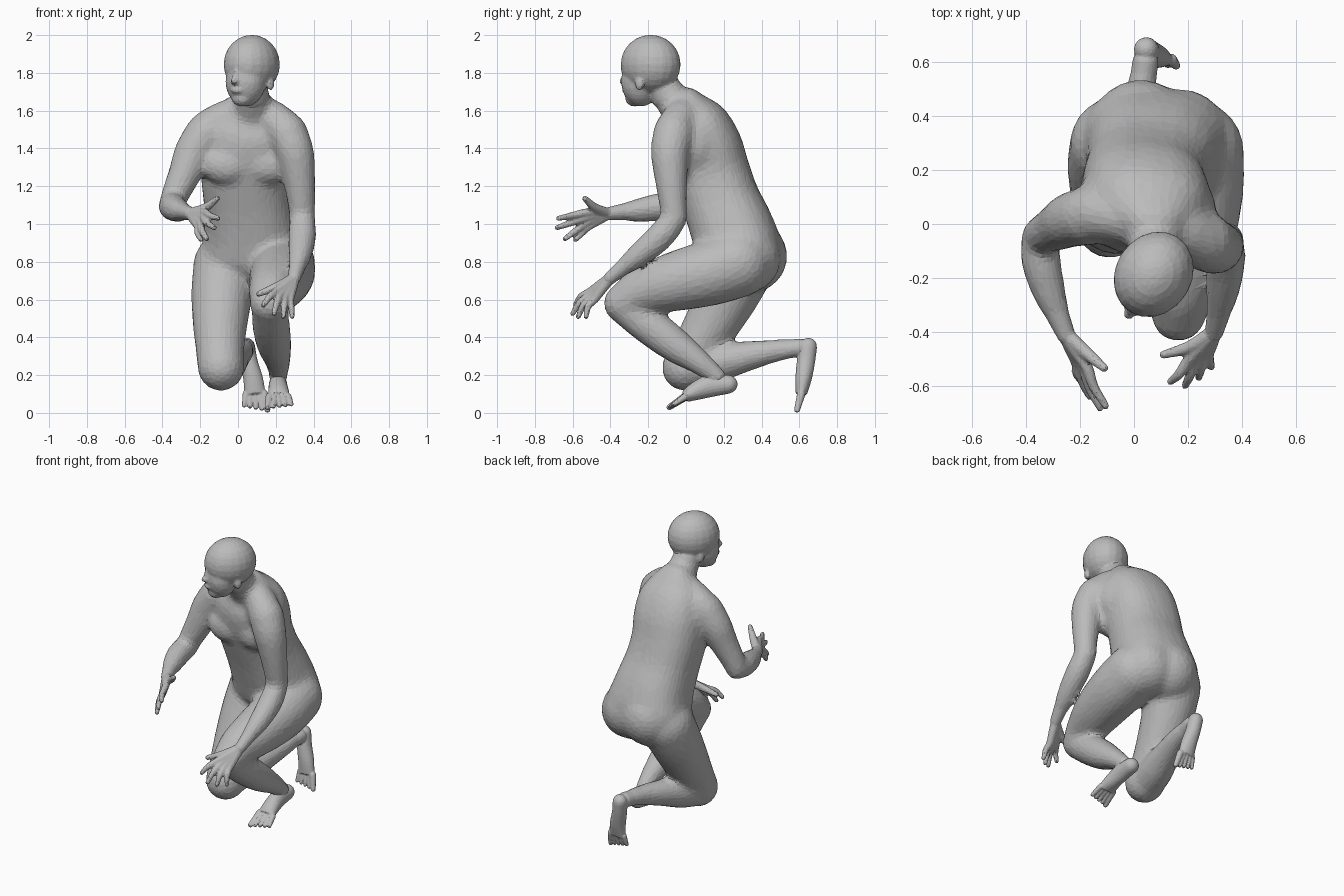
import bpy, bmesh, math
from mathutils import Vector, Matrix

cube = bpy.data.objects.get("Cube")
if cube:
    bpy.data.objects.remove(cube, do_unlink=True)

SIDES = 20
STEPS = 4

# One plain grey
grey = bpy.data.materials.new("plain grey")
grey.use_nodes = True
colour = (.5, .5, .5, 1)
grey.diffuse_color = colour
grey.node_tree.nodes["Principled BSDF"].inputs["Base Color"].default_value = colour


def blend(stations):
    """Smoothly interpolate every value of the stations."""
    rows = [Vector(s) for s in stations]
    rows = [2 * rows[0] - rows[1]] + rows + [2 * rows[-1] - rows[-2]]
    result = []
    for a, b, c, d in zip(rows, rows[1:], rows[2:], rows[3:]):
        for step in range(STEPS):
            t = step / STEPS
            result.append(b + (c - a) * t / 2 + (a - b * 2.5 + c * 2 - d / 2) * t * t
                          + ((b - c) * 3 + d - a) * t ** 3 / 2)
    return result + [rows[-2]]


class Part:
    """Overlapping solids fused into one softened, faceted skin."""

    def __init__(self, name, voxel, rounds, ratio):
        self.name, self.voxel, self.rounds, self.ratio = name, voxel, rounds, ratio
        self.bm = bmesh.new()

    def grow(self, radius):
        """Radius that softening shrinks back to the wanted one."""
        return math.sqrt(radius ** 2 + self.rounds * self.voxel ** 2 / 4)

    def ellipsoid(self, center, radii, frame=Matrix()):
        size = [self.grow(r) for r in radii]
        matrix = frame @ Matrix.Translation(center) @ Matrix.Diagonal((*size, 1))
        bmesh.ops.create_uvsphere(self.bm, u_segments=SIDES, v_segments=12, radius=1, matrix=matrix)

    def ball(self, center, radius, frame=Matrix()):
        self.ellipsoid(center, (radius, radius, radius), frame)

    def loft(self, stations, side=(1, 0, 0), power=1):
        """Closed tube: x, y, z, half width along side, half depth; low power is boxier."""
        rows = blend(stations)
        points = [Vector(r[:3]) for r in rows]
        rings = []
        for i, (row, point) in enumerate(zip(rows, points)):
            tangent = (points[min(i + 1, len(points) - 1)] - points[max(i - 1, 0)]).normalized()
            across = Vector(side)
            across = (across - tangent * across.dot(tangent)).normalized()
            deep = tangent.cross(across)
            ring = []
            for k in range(SIDES):
                c, s = math.cos(math.tau * k / SIDES), math.sin(math.tau * k / SIDES)
                c, s = (math.copysign(abs(v) ** power, v) for v in (c, s))
                ring.append(self.bm.verts.new(point + across * self.grow(row[3]) * c
                                              + deep * self.grow(row[4]) * s))
            rings.append(ring)
        for low, high in zip(rings, rings[1:]):
            for k in range(SIDES):
                n = (k + 1) % SIDES
                self.bm.faces.new((low[k], low[n], high[n], high[k]))
        self.bm.faces.new(rings[0][::-1])
        self.bm.faces.new(rings[-1])

    def limb(self, *stations):
        """Round tube with ball ends: x, y, z, radius."""
        self.loft([(*s, s[3]) for s in stations], (1, .1, .05))
        for s in (stations[0], stations[-1]):
            self.ball(s[:3], s[3])

    def finish(self):
        bmesh.ops.recalc_face_normals(self.bm, faces=self.bm.faces)
        mesh = bpy.data.meshes.new(self.name)
        self.bm.to_mesh(mesh)
        self.bm.free()
        mesh.materials.append(grey)
        obj = bpy.data.objects.new(self.name, mesh)
        bpy.context.collection.objects.link(obj)
        fuse = obj.modifiers.new("fuse", "REMESH")
        fuse.mode = "VOXEL"
        fuse.voxel_size = self.voxel
        soften = obj.modifiers.new("soften", "SMOOTH")
        soften.factor = .5
        soften.iterations = self.rounds
        obj.modifiers.new("facet", "DECIMATE").ratio = self.ratio


body = Part("body", .013, 30, .1)

# Torso, from pelvis to neck base
body.loft([(.08, .33, .69, .22, .14), (.08, .295, .82, .28, .215), (.07, .25, .96, .25, .22),
           (.05, .185, 1.12, .23, .205), (.035, .132, 1.27, .23, .205),
           (.045, .088, 1.41, .235, .205), (.06, .045, 1.53, .215, .175),
           (.07, 0, 1.61, .15, .115), (.075, -.045, 1.67, .085, .085)], (1, -.1, 0), .85)
for x in (-.055, .15):
    body.ellipsoid((x, -.025, 1.31), (.135, .083, .1))
body.ball((.025, .345, .83), .19)
body.ball((.17, .315, .82), .185)

# Shoulder blades, shoulder girdle and neck
body.ellipsoid((.2, .055, 1.42), (.1, .11, .15))
body.ellipsoid((-.1, .095, 1.42), (.1, .11, .15))
body.limb((-.14, .04, 1.51, .1), (-.05, .025, 1.565, .09), (.07, -.005, 1.59, .08),
          (.17, -.025, 1.565, .09), (.245, -.06, 1.5, .1))
body.limb((.075, -.03, 1.61, .1), (.075, -.09, 1.68, .085), (.07, -.13, 1.75, .08))

# Arms: shoulder to elbow, elbow to wrist
body.limb((.26, -.065, 1.48, .105), (.3, -.085, 1.38, .097), (.322, -.08, 1.25, .082),
          (.335, -.07, 1.12, .067), (.34, -.06, 1.03, .06))
body.limb((.34, -.06, 1.03, .06), (.34, -.14, .93, .067), (.325, -.27, .82, .05),
          (.3, -.385, .73, .014))
body.limb((-.17, .03, 1.48, .105), (-.235, .015, 1.38, .097), (-.28, -.01, 1.27, .082),
          (-.33, -.035, 1.16, .067), (-.35, -.045, 1.1, .06))
body.limb((-.35, -.045, 1.1, .06), (-.345, -.14, 1.09, .066), (-.31, -.27, 1.07, .05),
          (-.26, -.39, 1.06, .014))

# Raised-knee leg: thigh and shin
body.limb((.228, .275, .79, .178), (.232, .12, .74, .172), (.212, -.08, .69, .152),
          (.18, -.24, .64, .122), (.165, -.335, .58, .097))
body.limb((.165, -.335, .565, .085), (.175, -.2, .465, .094), (.192, -.06, .36, .086),
          (.21, .06, .275, .06), (.215, .17, .19, .034))

# Kneeling leg: thigh and shin
body.limb((-.065, .3, .78, .17), (-.085, .225, .63, .16), (-.095, .135, .47, .142),
          (-.095, .05, .33, .124), (-.09, -.005, .24, .12))
body.limb((-.09, .02, .235, .104), (-.06, .15, .26, .1), (-.02, .3, .295, .077),
          (.02, .45, .325, .054), (.04, .59, .345, .034))
body.finish()


def hand(name, sleeve, wrist, index, little, tips, thumb_base, thumb_tip, bow):
    """Wrist, four fingers fanned from it, and a thumb; bow bends the fingers."""
    part = Part(name, .007, 4, .2)
    wrist, index, little = Vector(wrist), Vector(index), Vector(little)
    part.limb((*sleeve, .046), (*wrist, .034))
    for i, tip in enumerate(tips):
        knuckle = index.lerp(little, i / 3)
        middle = knuckle.lerp(Vector(tip), .5) + Vector(bow)
        part.limb((*wrist, .028), (*wrist.lerp(knuckle, .5), .025), (*knuckle, .021),
                  (*middle, .017), (*tip, .012))
    part.limb((*wrist, .028), (*thumb_base, .023), (*thumb_tip, .014))
    part.finish()


hand("left_hand", (.318, -.31, .79), (.298, -.4, .715), (.2, -.51, .64), (.275, -.485, .6),
     [(.135, -.585, .57), (.19, -.6, .525), (.24, -.57, .51), (.287, -.53, .51)],
     (.21, -.455, .67), (.11, -.485, .63), (0, -.01, .01))
hand("right_hand", (-.295, -.31, 1.067), (-.253, -.41, 1.055), (-.175, -.53, 1.06),
     (-.21, -.52, .985),
     [(-.105, -.675, 1.03), (-.125, -.683, .98), (-.165, -.64, .922), (-.195, -.585, .917)],
     (-.175, -.48, 1.085), (-.11, -.535, 1.135), (-.01, 0, 0))


def foot(name, ankle, stations, tip, spread):
    """Ankle, foot with a ball heel, and five toes, big toe first along spread."""
    part = Part(name, .006, 3, .2)
    part.limb(*ankle)
    part.loft(stations)
    part.ball(stations[0][:3], stations[0][3])
    base = Vector(stations[-1][:3])
    for i in range(5):
        offset = Vector((spread * (i - 2), 0, 0))
        end = base.lerp(Vector(tip), 1 - .07 * i) + offset * 1.1
        radius = .015 if i == 0 else .011
        part.limb((*(base + offset * .85), radius + .007), (*end, radius))
    part.finish()


foot("left_foot", [(.211, .08, .26, .05), (.213, .15, .2, .048)],
     [(.212, .225, .152, .048, .05), (.212, .12, .14, .05, .058),
      (.215, .04, .11, .055, .046), (.217, -.005, .085, .058, .03)],
     (.22, -.088, .03), .029)
foot("right_foot", [(.025, .47, .328, .05), (.042, .6, .345, .048)],
     [(.045, .648, .352, .045, .046), (.058, .635, .27, .046, .048),
      (.08, .622, .18, .052, .043), (.09, .61, .1, .056, .03)],
     (.095, .588, .016), -.028)

# Head, turned to its right: skull, face, jaw and features
head = Part("head", .009, 8, .15)
turn = Matrix.Translation((.073, -.187, 1.845)) @ Matrix.Rotation(math.radians(-32), 4, "Z")
head.ellipsoid((0, 0, 0), (.142, .166, .156), turn)
head.ellipsoid((0, -.062, -.09), (.108, .102, .133), turn)
head.ellipsoid((0, -.1, -.18), (.054, .047, .042), turn)
head.ellipsoid((0, -.13, -.025), (.08, .026, .018), turn)
head.ellipsoid((0, -.157, -.065), (.01, .018, .04), turn)
head.ellipsoid((0, -.17, -.09), (.018, .022, .013), turn)
head.ellipsoid((0, -.154, -.138), (.033, .012, .012), turn)
for s in (-1, 1):
    head.ball((s * .042, -.132, -.058), .016, turn)
    head.ellipsoid((s * .055, -.11, -.1), (.034, .03, .03), turn)
    head.ellipsoid((s * .117, .002, -.102), (.013, .022, .036), turn)
head.limb((.075, -.1, 1.68, .085), (.071, -.14, 1.77, .085))
head.finish()
